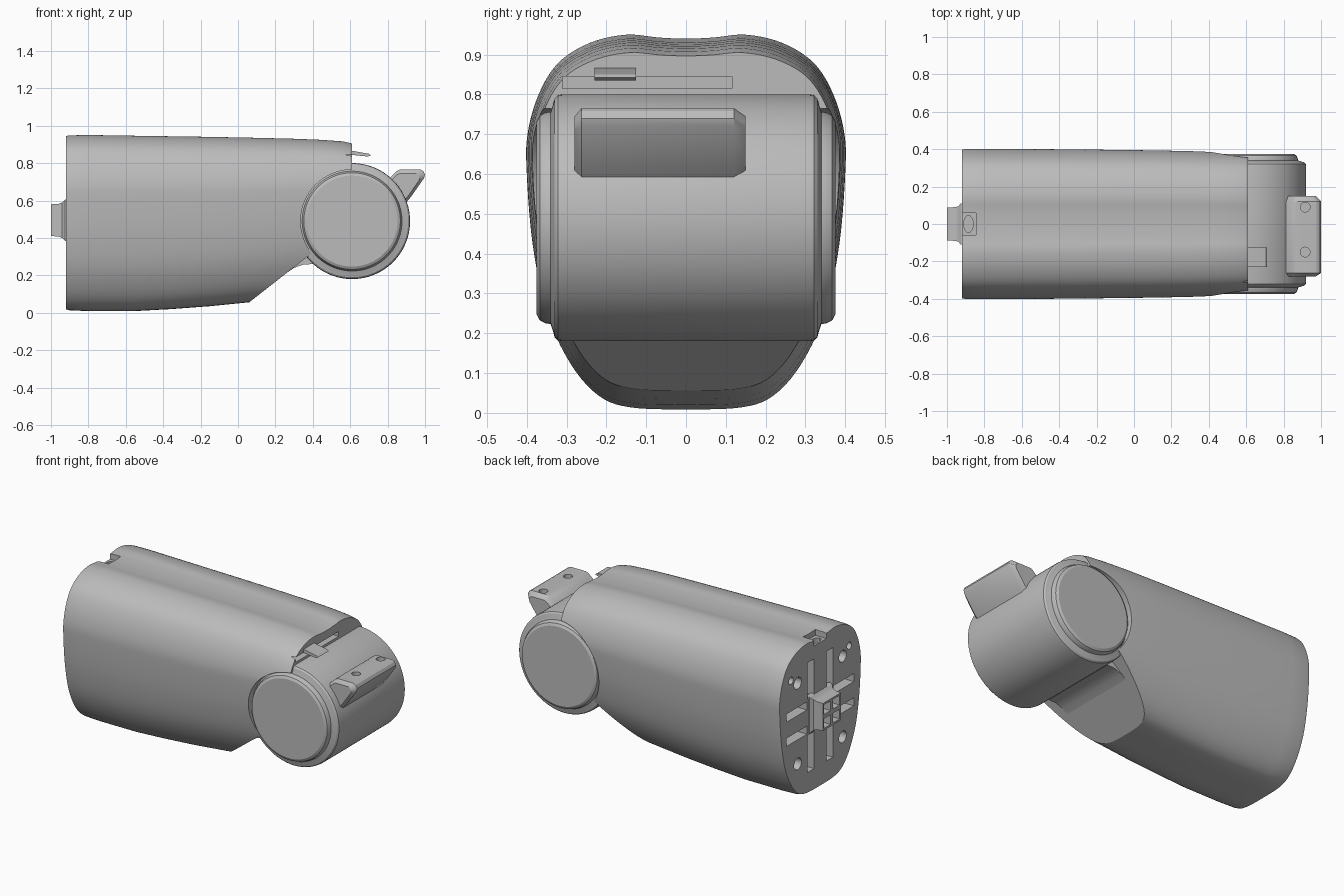
import bpy, bmesh, math
from mathutils import Vector

cube = bpy.data.objects.get("Cube")
if cube:
    bpy.data.objects.remove(cube)

grey = bpy.data.materials.new("plain_grey")
grey.use_nodes = True
color = (0.5, 0.5, 0.5, 1)
grey.diffuse_color = color
grey.node_tree.nodes["Principled BSDF"].inputs["Base Color"].default_value = color


def loft(name, rings):
    """Skin a list of closed rings and cap both ends."""
    bm = bmesh.new()
    rows = [[bm.verts.new(p) for p in ring] for ring in rings]
    n = len(rows[0])
    for a, b in zip(rows, rows[1:]):
        for i in range(n):
            j = (i + 1) % n
            bm.faces.new((a[i], a[j], b[j], b[i]))
    bm.faces.new(rows[0])
    bm.faces.new(rows[-1])
    bmesh.ops.recalc_face_normals(bm, faces=bm.faces)
    mesh = bpy.data.meshes.new(name)
    bm.to_mesh(mesh)
    bm.free()
    obj = bpy.data.objects.new(name, mesh)
    bpy.context.collection.objects.link(obj)
    mesh.materials.append(grey)
    return obj


def prism(name, profile, y0, y1):
    """Extrude an x-z profile along y."""
    return loft(name, [[(x, y, z) for x, z in profile] for y in (y0, y1)])


def box(name, x, y, z):
    return prism(name, [(x[0], z[0]), (x[1], z[0]), (x[1], z[1]), (x[0], z[1])], *y)


def rod(name, axis, center, half, ry, rz=None, n=32):
    """Elliptic cylinder along axis x, y or z."""
    rings = []
    for h in (-half, half):
        ring = []
        for i in range(n):
            t = math.tau * i / n
            p = [ry * math.cos(t), (rz or ry) * math.sin(t)]
            p.insert("xyz".index(axis), h)
            ring.append(Vector(center) + Vector(p))
        rings.append(ring)
    return loft(name, rings)


def carve(obj, cutters):
    for c in cutters:
        mod = obj.modifiers.new("cut", "BOOLEAN")
        mod.operation, mod.solver, mod.object = "DIFFERENCE", "EXACT", c
    finish(obj)
    for c in cutters:
        bpy.data.objects.remove(c)


def finish(obj, angle=28):
    """Bake modifiers, then shade smooth with sharp edges."""
    dg = bpy.context.evaluated_depsgraph_get()
    obj.data = bpy.data.meshes.new_from_object(obj.evaluated_get(dg))
    obj.modifiers.clear()
    bpy.ops.object.select_all(action="DESELECT")
    obj.select_set(True)
    bpy.context.view_layer.objects.active = obj
    bpy.ops.object.shade_smooth_by_angle(angle=math.radians(angle))


# Body cross-section: half outline (y, z), smoothed and mirrored
half = [(0, .94), (.07, .943), (.15, .95), (.24, .93), (.32, .88), (.37, .8), (.398, .7),
        (.4, .6), (.385, .42), (.35, .25), (.29, .12), (.22, .04), (.14, .01), (0, .005)]
pts = [(-half[1][0], half[1][1])] + half + [(-half[-2][0], half[-2][1])]
smooth = []
for k in range(1, len(pts) - 2):
    a, b, c, d = (Vector(p) for p in pts[k - 1:k + 3])
    for s in range(5):
        t = s / 5
        smooth.append(b + (c - a) * t / 2 + (2 * a - 5 * b + 4 * c - d) * t * t / 2
                      + (3 * b - a - 3 * c + d) * t ** 3 / 2)
smooth.append(Vector(half[-1]))
section = smooth + [Vector((-p.x, p.y)) for p in smooth[-2:0:-1]]

# Body stations: x, top, bottom, width factor
stations = [(-.92, .945, .018, .99), (-.9, .948, .013, .998), (-.8, .95, .009, 1),
            (-.55, .946, .009, .998), (-.35, .943, .02, .993), (-.15, .94, .035, .988),
            (.1, .935, .06, .98), (.3, .93, .085, .97), (.45, .924, .1, .955),
            (.56, .916, .11, .945), (.61, .905, .12, .94)]
body = loft("body", [[(x, p.x * w, lo + (p.y - .005) * (hi - lo) / .945) for p in section]
                     for x, hi, lo, w in stations])

pivot = (.61, 0, .49)
cuts = [rod("drum_seat", "y", pivot, .6, .275, n=96),
        prism("underside", [(.04, .04), (.41, .33), (.8, .33), (.8, -.2), (.04, -.2)], -.6, .6),
        box("tab_slot", (.5, .7), (-.31, .115), (.815, .845)),
        box("top_notch", (-1, -.845), (-.06, .06), (.905, 1)),
        rod("notch_hole", "z", (-.885, 0, .9), .07, .025, .045, 16)]
# Slots and screw holes in the mounting face
mount_z = .485
for sy in (-1, 1):
    for sz in (-1, 1):
        def span(s, c, a, b):
            return tuple(sorted((c + s * a, c + s * b)))
        cuts += [box("slot_v", (-1, -.8), span(sy, 0, .06, .125), span(sz, mount_z, .11, .34)),
                 box("slot_h", (-1, -.8), span(sy, 0, .13, .33), span(sz, mount_z, .05, .1)),
                 rod("screw_hole", "x", (-.9, sy * .22, mount_z + sz * .25), .1, .036, n=24)]
    cuts.append(rod("pin_hole", "x", (-.9, sy * .285, mount_z + .29), .1, .022, n=20))
carve(body, cuts)

# Pivot drum with stepped end caps, turned about y
profile = [(.243, .375), (.258, .367), (.265, .352), (.267, .34), (.285, .334),
           (.3, .33), (.308, .322), (.31, .31)]
profile += [(r, -y) for r, y in reversed(profile)]
drum = loft("pivot_drum", [[(pivot[0] + r * math.cos(math.tau * i / 96), y,
                             pivot[2] + r * math.sin(math.tau * i / 96)) for i in range(96)]
                           for r, y in profile])
finish(drum)

# Paddle lever with chamfered ends and two screw holes
outline = [(.78, .68), (.812, .722), (.85, .758), (.868, .766), (.975, .766), (.99, .758),
           (1, .74), (.995, .72), (.925, .62), (.9, .59), (.86, .6)]
mid = Vector((.86, .66))
small = [mid + (Vector(p) - mid) * .8 for p in outline]
paddle = loft("paddle", [[(p[0], y, p[1]) for p in shape] for shape, y in
                         ((small, -.28), (outline, -.262), (outline, .12), (small, .15))])
carve(paddle, [rod("paddle_hole", "z", (.915, y, .77), .04, .026, n=24) for y in (.09, -.15)])

# Thin latch tab leaving the slot
tab = prism("latch_tab", [(.52, .85), (.6, .845), (.695, .835), (.71, .842),
                          (.7, .85), (.61, .866), (.52, .866)], -.23, -.125)
finish(tab)

# Stop block beneath the drum
stop = prism("stop_block", [(.24, .2), (.3, .24), (.35, .258), (.4, .26), (.45, .3),
                            (.42, .36), (.36, .34)], -.25, .25)
finish(stop)

# Flared mounting boss with a cross of ribs
rings = []
for x, y, z in ((-.9, .115, .115), (-.925, .11, .11), (-.94, .094, .095),
                (-.96, .09, .087), (-1, .088, .085)):
    rings.append([(x, sy * y, .495 + sz * z) for sy, sz in ((-1, -1), (1, -1), (1, 1), (-1, 1))])
boss = loft("mounting_boss", rings)
carve(boss, [box("pocket", (-1.1, -.93), (sy * .045 - .032, sy * .045 + .032),
                 (.495 + sz * .043 - .03, .495 + sz * .043 + .03))
             for sy in (-1, 1) for sz in (-1, 1)])
